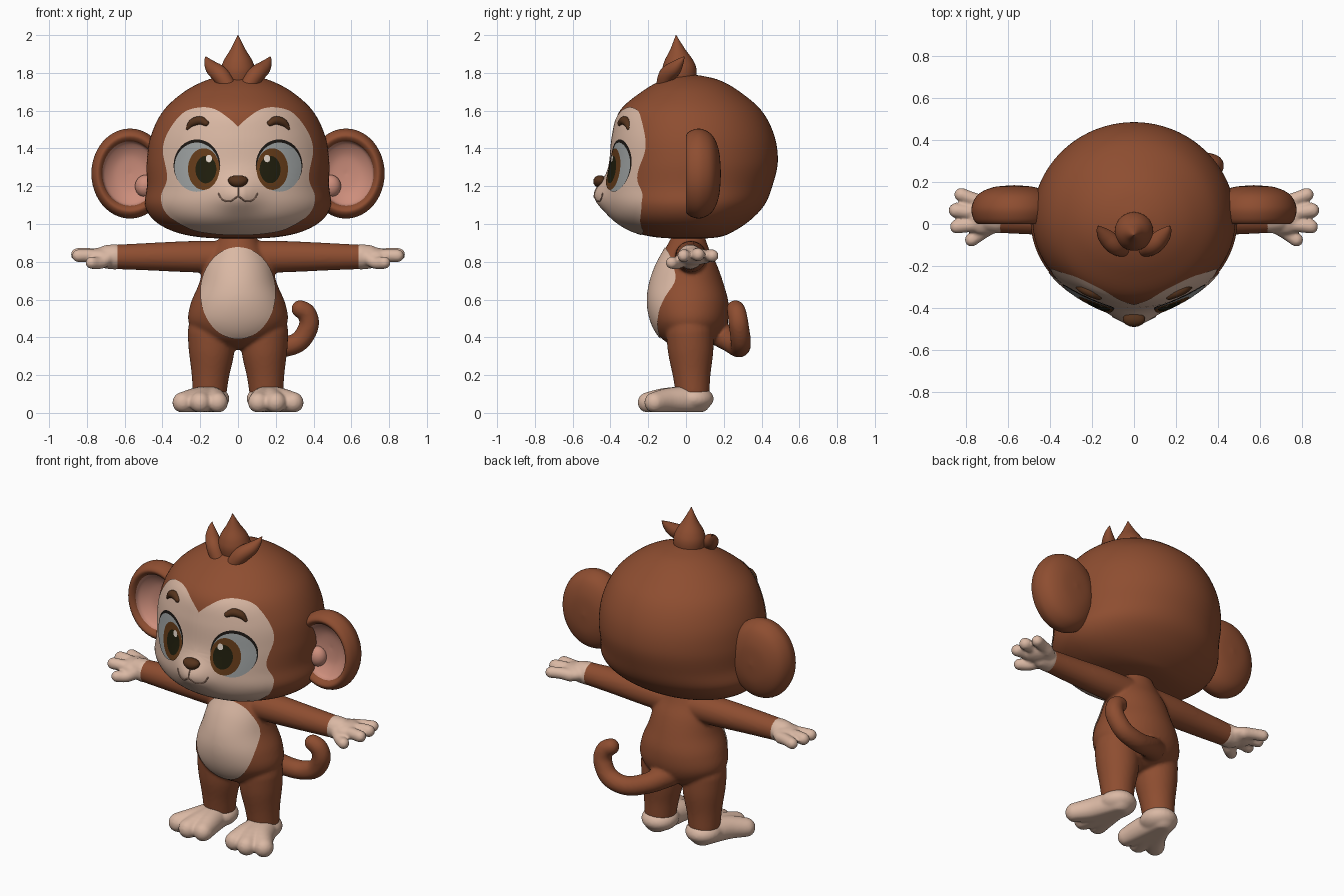
import bpy, bmesh, math
from mathutils import Vector, Quaternion, Matrix
from mathutils.bvhtree import BVHTree

if "Cube" in bpy.data.objects:
    bpy.data.objects.remove(bpy.data.objects["Cube"], do_unlink=True)


def material(name, *rgb):
    m = bpy.data.materials.new(name)
    m.use_nodes = True
    m.diffuse_color = (*rgb, 1)
    bsdf = next(n for n in m.node_tree.nodes if n.type == 'BSDF_PRINCIPLED')
    bsdf.inputs["Base Color"].default_value = (*rgb, 1)
    bsdf.inputs["Roughness"].default_value = 0.7
    return m


FUR = material("brown fur", .27, .075, .03)
SKIN = material("pale skin", .70, .48, .37)
PINK = material("inner ear pink", .61, .27, .20)
DARK = material("dark brown", .09, .033, .012)
IRIS = material("iris brown", .13, .045, .010)
PUPIL = material("pupil", .014, .013, .004)
WHITE = material("eye white", .34, .36, .36)
LASH = material("lash black", .012, .009, .007)
GLINT = material("eye glint", .80, .70, .62)
LIP = material("lip line", .42, .24, .17)


def spline(pts, n=6):
    """Smooth curve through points of any dimension."""
    out = []
    for i in range(len(pts) - 1):
        a, b, c, d = (pts[max(0, min(len(pts) - 1, k))] for k in range(i - 1, i + 3))
        for j in range(n):
            t = j / n
            out.append([q + .5 * t * (r - p + t * (2*p - 5*q + 4*r - s + t * (3*(q - r) + s - p)))
                        for p, q, r, s in zip(a, b, c, d)])
    return out + [list(pts[-1])]


def skin(bm, rings, second_from=None):
    """Bridge equal rings and cap both ends."""
    vs = [[bm.verts.new(p) for p in r] for r in rings]
    n = len(vs[0])
    for i in range(len(vs) - 1):
        for j in range(n):
            k = (j + 1) % n
            f = bm.faces.new((vs[i][j], vs[i][k], vs[i + 1][k], vs[i + 1][j]))
            f.material_index = int(second_from is not None and i >= second_from)
    bm.faces.new(vs[0])
    bm.faces.new(vs[-1]).material_index = int(second_from is not None)


def stack(bm, levels, cy, n=64):
    """Upright form from levels of (z, half width, front y, back y)."""
    rings = []
    for z, w, yf, yb in spline(levels):
        ring = []
        for j in range(n):
            a = math.tau * j / n
            s = math.sin(a)
            ring.append((w * math.cos(a), cy + s * ((yb - cy) if s > 0 else (cy - yf)), z))
        rings.append(ring)
    skin(bm, rings)


def tube(bm, pts, n=20):
    """Round-ended tube through (x, y, z, radius)."""
    path = [(Vector(p[:3]), p[3]) for p in spline(pts)]
    (a, ra), (b, rb) = path[0], path[-1]
    ta, tb = (path[1][0] - a).normalized(), (b - path[-2][0]).normalized()
    steps = [math.radians(d) for d in (20, 40, 60, 80)]
    path = ([(a - ta * ra * math.sin(s), ra * math.cos(s)) for s in reversed(steps)] + path
            + [(b + tb * rb * math.sin(s), rb * math.cos(s)) for s in steps])
    q, old, rings = ta.to_track_quat('Z', 'Y'), ta, []
    for i, (p, r) in enumerate(path):
        t = (path[min(i + 1, len(path) - 1)][0] - path[max(i - 1, 0)][0]).normalized()
        q = old.rotation_difference(t) @ q
        old = t
        rings.append([p + q @ Vector((r * math.cos(math.tau * j / n), r * math.sin(math.tau * j / n), 0))
                      for j in range(n)])
    skin(bm, rings)


def ball(bm, c, r):
    bmesh.ops.create_uvsphere(bm, u_segments=32, v_segments=20, radius=1,
                              matrix=Matrix.Translation(c) @ Matrix.Diagonal((*r, 1)))


def finish(name, bm, *mats, voxel=0, recalc=True):
    if recalc:
        bmesh.ops.recalc_face_normals(bm, faces=bm.faces)
    me = bpy.data.meshes.new(name)
    bm.to_mesh(me)
    bm.free()
    for m in mats:
        me.materials.append(m)
    for p in me.polygons:
        p.use_smooth = True
    ob = bpy.data.objects.new(name, me)
    bpy.context.scene.collection.objects.link(ob)
    if voxel:
        rm = ob.modifiers.new("Fuse", 'REMESH')
        rm.mode, rm.voxel_size, rm.use_smooth_shade = 'VOXEL', voxel, True
        sm = ob.modifiers.new("Soften", 'SMOOTH')
        sm.factor, sm.iterations = .5, 5
    return ob


def surface(ob):
    bpy.context.view_layer.update()
    tree = BVHTree.FromObject(ob, bpy.context.evaluated_depsgraph_get())

    def hit(x, z, off=0):
        p, nrm, _, _ = tree.ray_cast(Vector((x, -2, z)), Vector((0, 1, 0)))
        return p + nrm * off
    return hit


def decal(name, hit, outline, c, off, mat, rows=14):
    """Thin patch laid on the front of a surface."""
    bm = bmesh.new()
    hub, n = bm.verts.new(hit(*c, off)), len(outline)
    rings = [[bm.verts.new(hit(c[0] + (x - c[0]) * k / rows, c[1] + (z - c[1]) * k / rows, off))
              for x, z in outline] for k in range(1, rows + 1)]
    for j in range(n):
        k = (j + 1) % n
        bm.faces.new((hub, rings[0][j], rings[0][k]))
        for a, b in zip(rings, rings[1:]):
            bm.faces.new((a[j], b[j], b[k], a[k]))
    bm.normal_update()
    if sum(f.normal.y for f in bm.faces) > 0:
        bmesh.ops.reverse_faces(bm, faces=bm.faces)
    finish(name, bm, mat, recalc=False)


def oval(name, hit, x, z, rx, rz, off, mat, rows=8):
    pts = [(x + rx * math.cos(math.tau * i / 56), z + rz * math.sin(math.tau * i / 56)) for i in range(56)]
    decal(name, hit, pts, (x, z), off, mat, rows)


# Head with a muzzle swelling
bm = bmesh.new()
stack(bm, [(.92, .004, .018, .022), (.93, .2, -.16, .17), (.96, .34, -.28, .25), (1.02, .445, -.375, .34),
           (1.1, .492, -.415, .415), (1.2, .482, -.418, .457), (1.33, .483, -.402, .486),
           (1.47, .46, -.388, .467), (1.6, .395, -.35, .4), (1.7, .285, -.235, .285),
           (1.76, .17, -.13, .18), (1.785, .07, -.04, .08), (1.79, .004, .018, .022)], .02, 96)
for v in bm.verts:
    if v.co.y < -.1:
        v.co.y -= .062 * math.exp(-(v.co.x / .11) ** 2 - ((v.co.z - 1.15) / .085) ** 2)
on_head = surface(finish("head", bm, FUR))

# Heart-shaped face patch
half = spline([(0, 1.515), (.05, 1.56), (.12, 1.605), (.2, 1.615), (.29, 1.585), (.365, 1.49), (.395, 1.39),
               (.372, 1.245), (.405, 1.14), (.37, 1.05), (.25, .975), (.12, .95), (0, .945)])
decal("face", on_head, half + [(-x, z) for x, z in half[-2:0:-1]], (0, 1.28), .004, SKIN, 20)

# Nose
bm = bmesh.new()
ball(bm, (0, -.455, 1.225), (.055, .036, .033))
for v in bm.verts:
    v.co.x *= 1 + 6 * (v.co.z - 1.235)
finish("nose", bm, DARK)

# Mouth lines
bm = bmesh.new()
for line in ([(0, 1.19), (0, 1.17), (0, 1.145)],
             [(-.1, 1.16), (-.08, 1.13), (-.04, 1.122), (0, 1.145), (.04, 1.122), (.08, 1.13), (.1, 1.16)]):
    tube(bm, [(*on_head(x, z, .004), .004) for x, z in line], 8)
finish("mouth", bm, LIP)

# Hair tufts
bm = bmesh.new()
tube(bm, [(0, -.03, 1.7, .075), (0, -.035, 1.8, .092), (0, -.04, 1.86, .078), (0, -.045, 1.92, .042),
          (0, -.05, 1.97, .016), (0, -.053, 1.997, .003)], 32)
for s in (1, -1):
    tube(bm, [(.04 * s, -.12, 1.71, .04), (.09 * s, -.1, 1.785, .046), (.135 * s, -.06, 1.825, .038),
              (.16 * s, -.03, 1.86, .02), (.17 * s, -.01, 1.885, .003)])
finish("hair_tufts", bm, FUR)

for s, side in ((1, "left"), (-1, "right")):
    # Eye, built up in thin layers
    oval(side + "_lashes", on_head, .215 * s, 1.31, .122, .137, .006, LASH)
    oval(side + "_eye", on_head, .215 * s, 1.3, .116, .13, .008, WHITE)
    oval(side + "_iris", on_head, .178 * s, 1.29, .082, .11, .010, IRIS)
    oval(side + "_pupil", on_head, .166 * s, 1.287, .054, .073, .012, PUPIL)
    oval(side + "_glint", on_head, .15 * s, 1.345, .016, .02, .014, GLINT, 3)

    # Eyebrow
    bm = bmesh.new()
    tube(bm, [(*on_head(x * s, z, .002), r) for x, z, r in
              ((.265, 1.507, .01), (.24, 1.535, .021), (.2, 1.547, .023), (.168, 1.533, .016))])
    finish(side + "_eyebrow", bm, DARK)

    # Ear dish with a pink hollow
    bm = bmesh.new()
    profile = spline([(.01, .185), (.5, .175), (.85, .14), (1, .08), (.96, .025), (.85, 0), (.74, .015),
                      (.67, .05), (.4, .085), (.01, .095)])
    skin(bm, [[(s * (.572 + .203 * k * math.cos(math.tau * j / 48)), y,
                1.267 + .237 * k * math.sin(math.tau * j / 48)) for j in range(48)]
              for k, y in profile], 38)
    finish(side + "_ear", bm, FUR, PINK)
    bm = bmesh.new()
    ball(bm, (.49 * s, .08, 1.2), (.055, .05, .06))
    finish(side + "_ear_fold", bm, PINK)

    # Hand: wrist, palm, three fingers and a thumb
    bm = bmesh.new()
    tube(bm, [(.65 * s, .022, .826, .067), (.69 * s, .025, .826, .064)])
    ball(bm, (.725 * s, .04, .828), (.085, .09, .047))
    for x0, y0, x1, y1, z, r in ((.72, .1, .825, .14, .832, .033), (.74, .05, .85, .065, .838, .035),
                                 (.74, 0, .845, -.012, .832, .034), (.68, -.01, .775, -.075, .795, .033)):
        tube(bm, [(x0 * s, y0, .826, r + .004), ((x0 + x1) / 2 * s, (y0 + y1) / 2, z, r), (x1 * s, y1, z, r)])
    finish(side + "_hand", bm, SKIN, voxel=.008)

    # Foot: heel, instep and three toes, flat underneath
    bm = bmesh.new()
    ball(bm, (.15 * s, .035, .075), (.105, .112, .068))
    for x, y in ((.108, -.185), (.2, -.2), (.292, -.165)):
        tube(bm, [(.155 * s, .06, .07, .075), ((.15 + x) / 2 * s, y / 2, .066, .068), (x * s, y, .055, .056)])
    for v in bm.verts:
        v.co.z = max(v.co.z, .004)
    finish(side + "_foot", bm, SKIN, voxel=.009)

# Body: torso, arms, legs and curled tail fused into one skin
bm = bmesh.new()
stack(bm, [(.335, .01, .01, .03), (.35, .1, -.06, .1), (.4, .2, -.135, .18), (.48, .262, -.182, .22),
           (.58, .25, -.202, .225), (.68, .208, -.192, .2), (.78, .178, -.158, .165),
           (.86, .135, -.115, .125), (.96, .08, -.06, .09)], .02)
for s in (1, -1):
    tube(bm, [(.06 * s, .025, .825, .086), (.25 * s, .025, .827, .083), (.45 * s, .022, .827, .074),
              (.64 * s, .022, .826, .065)], 28)
    tube(bm, [(.142 * s, .02, .43, .125), (.14 * s, .025, .32, .12), (.146 * s, .03, .2, .1),
              (.15 * s, .035, .11, .09)], 28)
tube(bm, [(0, .16, .43, .07), (.09, .235, .38, .06), (.21, .28, .348, .055), (.32, .29, .375, .054),
          (.375, .28, .46, .053), (.365, .27, .525, .051), (.33, .262, .55, .048)])
on_body = surface(finish("body", bm, FUR, voxel=.01))

# Belly patch
oval("belly", on_body, 0, .635, .195, .24, .006, SKIN, 16)
